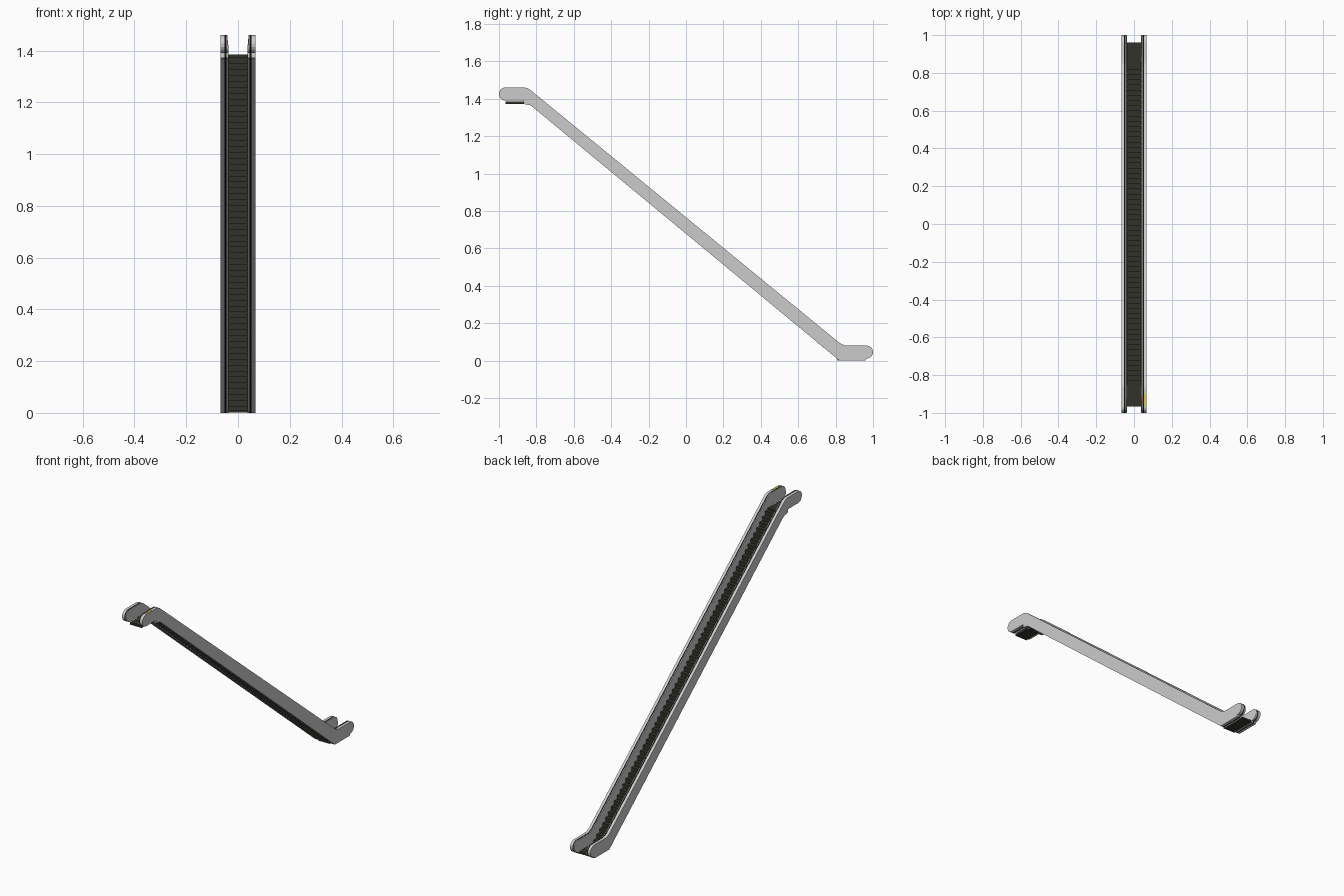
import bpy, bmesh, math

if "Cube" in bpy.data.objects:
    bpy.data.objects.remove(bpy.data.objects["Cube"])

def material(name, col):
    m = bpy.data.materials.new(name)
    m.diffuse_color = (*col, 1)
    m.use_nodes = True
    m.node_tree.nodes["Principled BSDF"].inputs["Base Color"].default_value = m.diffuse_color
    return m

METAL = material("light_grey_metal", (0.6, 0.6, 0.6))
BLACK = material("black_rubber", (0.006, 0.006, 0.006))
DARK = material("dark_olive_step", (0.032, 0.032, 0.022))
YELLOW = material("yellow_marker", (0.75, 0.5, 0.05))

def extrude(name, profile, xa, xb, mat):
    """Prism from a (y, z) profile; xa and xb give x for each profile point."""
    bm = bmesh.new()
    a = [bm.verts.new((xa(i), y, z)) for i, (y, z) in enumerate(profile)]
    b = [bm.verts.new((xb(i), y, z)) for i, (y, z) in enumerate(profile)]
    bm.faces.new(a)
    bm.faces.new(b[::-1])
    n = len(a)
    for i in range(n):
        j = (i + 1) % n
        bm.faces.new((a[j], a[i], b[i], b[j]))
    bmesh.ops.recalc_face_normals(bm, faces=bm.faces[:])
    me = bpy.data.meshes.new(name)
    bm.to_mesh(me)
    bm.free()
    me.materials.append(mat)
    ob = bpy.data.objects.new(name, me)
    bpy.context.collection.objects.link(ob)
    return ob

def arc(cy, cz, r, a0, a1, n=10):
    return [(cy + r * math.cos(math.radians(a0 + (a1 - a0) * i / n)),
             cz + r * math.sin(math.radians(a0 + (a1 - a0) * i / n))) for i in range(n + 1)]

# Balustrade outline: rounded ends, long incline, flat landings
upper = (arc(-0.965, 1.425, 0.035, 180, 90, 5)
         + [(-0.865, 1.46), (-0.85, 1.457), (-0.835, 1.449)]
         + [(0.815, 0.099), (0.832, 0.088), (0.85, 0.081), (0.87, 0.08)]
         + arc(0.965, 0.045, 0.035, 90, 0, 5))
lower = (arc(0.965, 0.045, 0.035, 0, -90, 5)[1:]
         + [(0.96, 0.0), (0.82, 0.0), (-0.83, 1.364), (-0.87, 1.372), (-0.87, 1.39)]
         + arc(-0.965, 1.425, 0.035, 270, 180, 5)[:-1])
outline = upper + lower
top_count = len(upper)

# Each side: outer panel, handrail band, leaning inner panel
for side, s in (("left", -1), ("right", 1)):
    extrude(side + "_outer_panel", outline, lambda i: s * 0.052, lambda i: s * 0.067, METAL)
    extrude(side + "_handrail", outline, lambda i: s * 0.045, lambda i: s * 0.052, BLACK)
    extrude(side + "_inner_panel", outline, lambda i: s * 0.045,
            lambda i: s * (0.041 if i < top_count else 0.036), METAL)

# Stair band: thin zigzag of treads and risers
N = 60
y0, z0, y1, z1 = 0.82, 0.006, -0.83, 1.376
dy, dz = (y1 - y0) / N, (z1 - z0) / N
zig = [(y0, z0)]
for k in range(N):
    y, z = y0 + k * dy, z0 + k * dz
    zig += [(y, z + dz), (y + dy, z + dz)]
under = [(y - 0.004, z - 0.005) for y, z in reversed(zig)]
extrude("steps", zig + under, lambda i: -0.038, lambda i: 0.038, DARK)

# Landing plates
def box(name, x, y, z, mat):
    p = [(y[0], z[0]), (y[1], z[0]), (y[1], z[1]), (y[0], z[1])]
    return extrude(name, p, lambda i: x[0], lambda i: x[1], mat)

box("lower_landing", (-0.038, 0.038), (0.81, 0.96), (0.001, 0.012), DARK)
box("upper_landing", (-0.038, 0.038), (-0.965, -0.825), (1.372, 1.386), DARK)

# Small marker on the upper right rail
box("rail_marker", (0.053, 0.062), (-0.96, -0.9), (1.4595, 1.4608), YELLOW)
